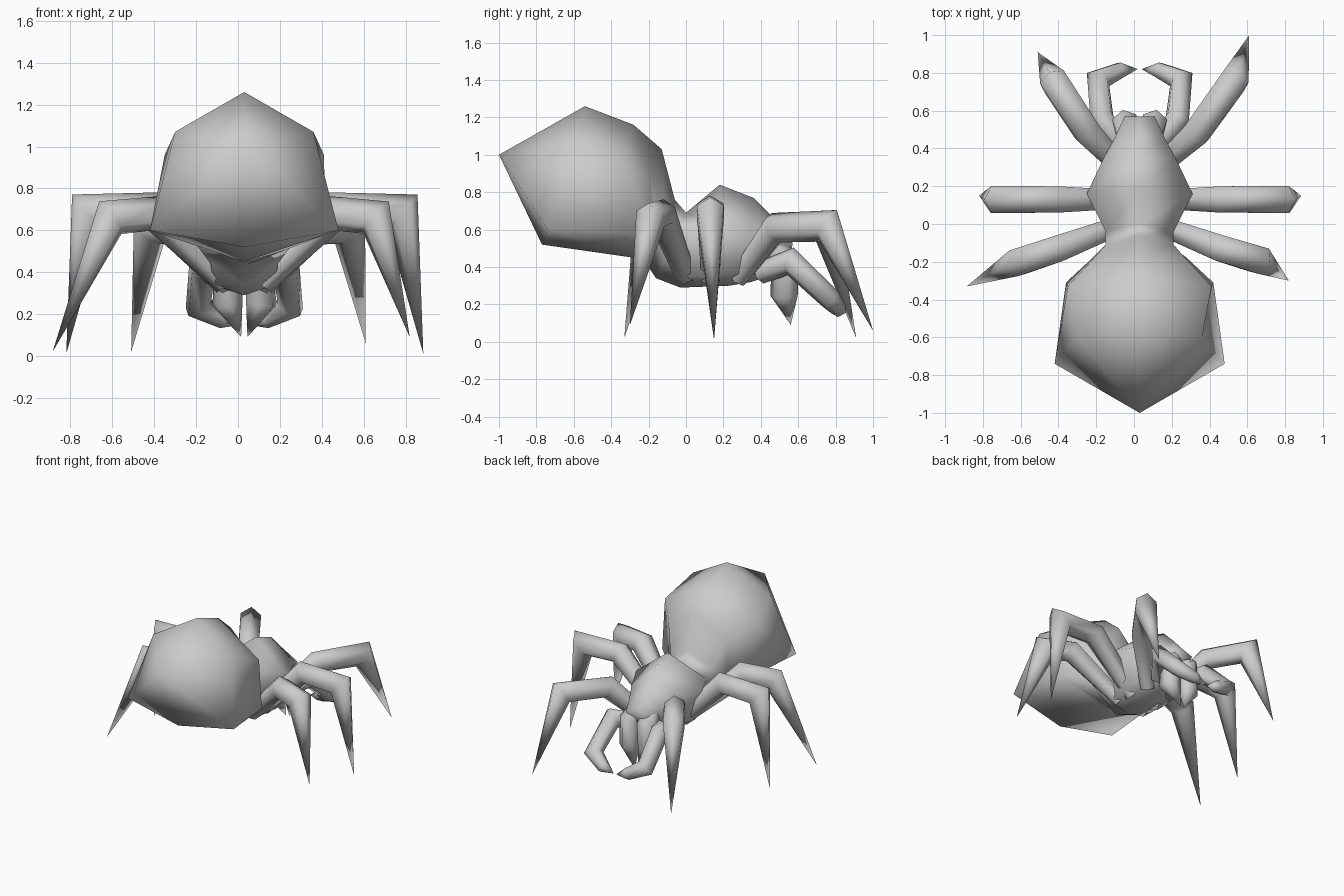
import bpy, bmesh, math
from mathutils import Vector

if "Cube" in bpy.data.objects:
    bpy.data.objects.remove(bpy.data.objects["Cube"])

CX = 0.03  # the body sits slightly off centre


def finish(name, bm, angle):
    bmesh.ops.recalc_face_normals(bm, faces=bm.faces)
    me = bpy.data.meshes.new(name)
    bm.to_mesh(me)
    bm.free()
    ob = bpy.data.objects.new(name, me)
    bpy.context.collection.objects.link(ob)
    bpy.ops.object.select_all(action='DESELECT')
    ob.select_set(True)
    bpy.context.view_layer.objects.active = ob
    bpy.ops.object.shade_smooth_by_angle(angle=math.radians(angle))
    return ob


def loft(name, rings, start=None, end=None, angle=60):
    """Skin closed rings of points; ends close to a tip point or a flat cap."""
    bm = bmesh.new()
    vr = [[bm.verts.new(p) for p in r] for r in rings]
    n = len(vr[0])
    for a, b in zip(vr, vr[1:]):
        for i in range(n):
            j = (i + 1) % n
            bm.faces.new((a[i], a[j], b[j], b[i]))
    for ring, tip in ((vr[0], start), (vr[-1], end)):
        if tip is None:
            bm.faces.new(ring)
        else:
            t = bm.verts.new(tip)
            for i in range(n):
                bm.faces.new((ring[i], ring[(i + 1) % n], t))
    return finish(name, bm, angle)


def limb(name, pts, radii, sides=6):
    """Tapered, mitred tube along a path, ending in a point."""
    P = [Vector(p) for p in pts]
    d = (P[1] - P[0]).normalized()
    u = d.cross(Vector((0, 0, 1))).normalized()
    v = u.cross(d)
    ring = [P[0] + radii[0] * (u * math.cos(a) + v * math.sin(a))
            for a in (2 * math.pi * (i + .5) / sides for i in range(sides))]
    rings = [ring]
    for k in range(1, len(P) - 1):
        d = (P[k] - P[k - 1]).normalized()
        nrm = (d + (P[k + 1] - P[k]).normalized()).normalized()
        new = []
        for q in rings[-1]:
            off = q - P[k - 1]
            off = (off - d * off.dot(d)).normalized() * radii[k]
            new.append(P[k] + off - d * (off.dot(nrm) / d.dot(nrm)))
        rings.append(new)
    return loft(name, rings, end=P[-1], angle=80)


def hexring(top, upper, lower, bottom):
    """Six-point body section from its right half."""
    (ux, uy, uz), (lx, ly, lz) = upper, lower
    return [(CX, *top), (CX + ux, uy, uz), (CX + lx, ly, lz),
            (CX, *bottom), (CX - lx, ly, lz), (CX - ux, uy, uz)]


# body: abdomen, waist, thorax and snout in one skin
loft("body", [
    hexring((-.54, 1.26), (.33, -.60, 1.07), (.45, -.74, .60), (-.77, .52)),
    hexring((-.28, 1.16), (.38, -.33, .96), (.39, -.31, .58), (-.28, .45)),
    hexring((-.13, 1.03), (.25, -.19, .86), (.25, -.18, .56), (-.22, .43)),
    hexring((-.06, .76), (.18, -.11, .66), (.16, -.11, .44), (-.16, .34)),
    hexring((0, .69), (.18, -.04, .60), (.15, -.03, .34), (-.03, .29)),
    hexring((.18, .84), (.28, .16, .62), (.19, .15, .35), (.23, .30)),
    hexring((.36, .77), (.19, .35, .60), (.14, .34, .37), (.35, .32)),
    hexring((.47, .66), (.13, .46, .56), (.11, .45, .40), (.44, .35)),
    hexring((.56, .56), (.08, .57, .52), (.07, .54, .42), (.52, .40)),
], start=(CX, -1.0, 1.0), angle=80)

# legs: base, hip bend, knee, foot
legs = {
    "front_left_leg": [(-.05, .28, .34), (-.25, .49, .61), (-.42, .75, .62), (-.51, .91, .02)],
    "front_right_leg": [(.11, .28, .34), (.33, .48, .61), (.53, .76, .62), (.61, 1.0, .06)],
    "middle_left_leg": [(-.06, .13, .34), (-.41, .13, .70), (-.72, .13, .69), (-.82, .15, .01)],
    "middle_right_leg": [(.12, .13, .34), (.47, .13, .70), (.785, .13, .69), (.885, .15, .01)],
    "rear_left_leg": [(-.06, .0, .35), (-.40, -.13, .68), (-.61, -.20, .66), (-.885, -.33, .02)],
    "rear_right_leg": [(.12, .0, .35), (.46, -.13, .68), (.66, -.19, .66), (.82, -.30, .09)],
}
for name, path in legs.items():
    limb(name, path, (.055, .08, .083))

for side, s in (("left", -1), ("right", 1)):
    # feelers curling inward
    palp = [(.08, .40, .37), (.20, .56, .43), (.22, .765, .235), (.10, .815, .175), (.01, .82, .15)]
    limb(side + "_feeler", [(CX + s * x, y, z) for x, y, z in palp], (.06, .066, .06, .045))
    # fangs
    fang = [(.05, .40, .56), (.075, .53, .44), (.08, .525, .25), (.015, .56, .09)]
    limb(side + "_fang", [(CX + s * x, y, z) for x, y, z in fang], (.05, .075, .075))
